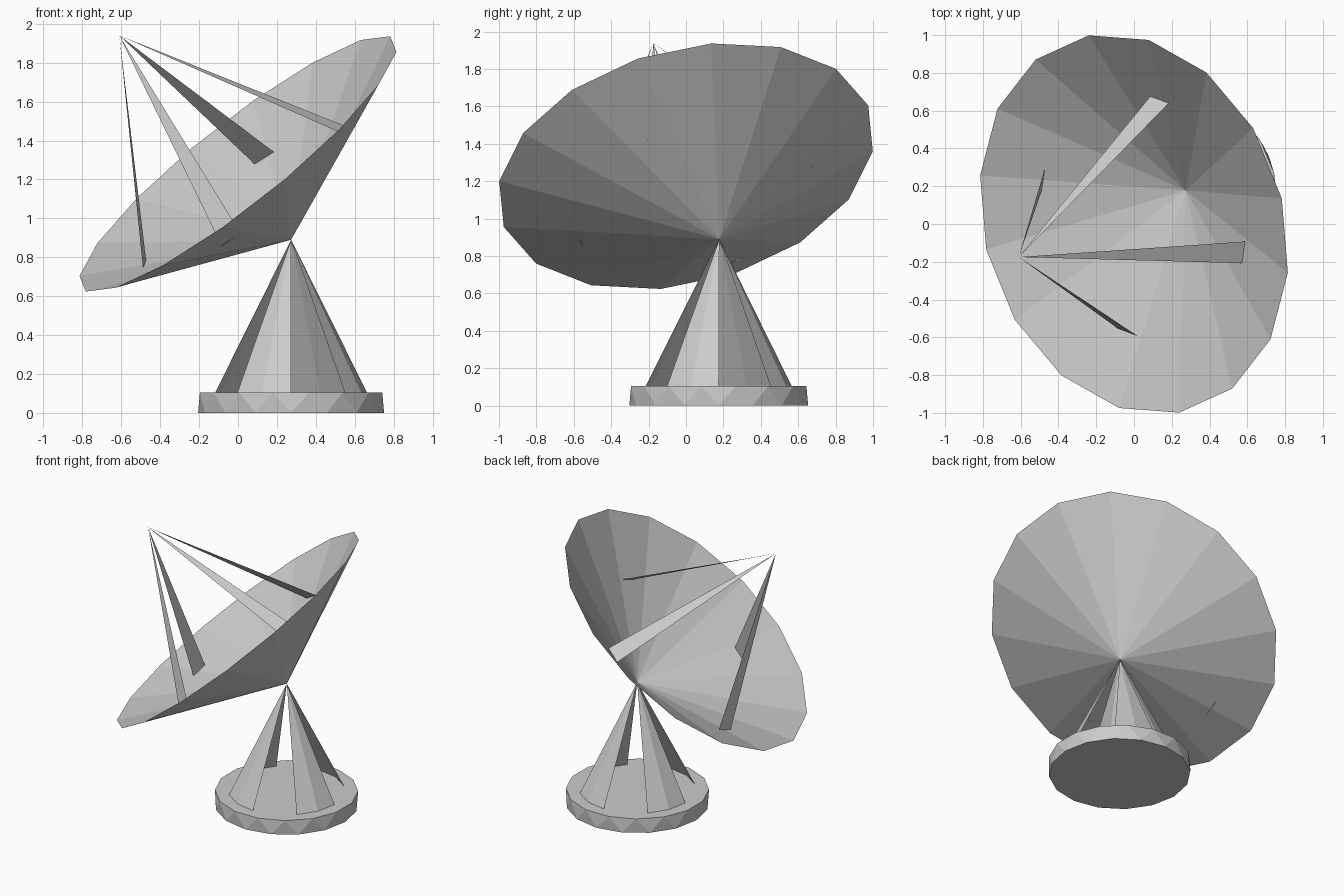
import bpy
import math
from mathutils import Vector

cube = bpy.data.objects.get("Cube")
if cube:
    bpy.data.objects.remove(cube, do_unlink=True)

GREY = (0.6, 0.6, 0.6, 1.0)
grey = bpy.data.materials.new("light grey")
grey.use_nodes = True
grey.diffuse_color = GREY
grey.node_tree.nodes["Principled BSDF"].inputs["Base Color"].default_value = GREY


def make(name, verts, faces):
    """Flat-shaded mesh object in the shared grey."""
    mesh = bpy.data.meshes.new(name)
    mesh.from_pydata([tuple(v) for v in verts], [], faces)
    mesh.materials.append(grey)
    obj = bpy.data.objects.new(name, mesh)
    bpy.context.collection.objects.link(obj)
    return obj


def ring(centre, u, v, radius, start=0.0, count=16, step=math.tau / 16):
    """Points on a circle spanned by the unit vectors u and v."""
    return [centre + radius * (math.cos(start + i * step) * u + math.sin(start + i * step) * v)
            for i in range(count)]


N = 16
X, Y = Vector((1, 0, 0)), Vector((0, 1, 0))
pivot = Vector((0.273, 0.178, 0.89))     # where the legs meet the dish
foot = Vector((0.273, 0.175, 0))         # centre of the base
BASE_H = 0.105

# Base: a disc whose top ring is turned half a step, giving zigzag sides
low = ring(foot, X, Y, 0.478)
high = ring(foot + Vector((0, 0, BASE_H)), X, Y, 0.478, start=math.pi / N)
sides = []
for i in range(N):
    j = (i + 1) % N
    sides += [(i, j, N + i), (j, N + j, N + i)]
make("base", low + high, sides + [tuple(reversed(range(N))), tuple(range(N, 2 * N))])

# Pedestal legs: four two-sided slices of a cone
for k, label in enumerate(("back_left", "back_right", "front_right", "front_left")):
    arc = ring(foot + Vector((0, 0, BASE_H)), X, Y, 0.39,
               start=math.radians(45 + 90 * k), count=3)
    make("leg_" + label, arc + [pivot], [(0, 1, 3), (1, 2, 3)])

# Dish: open, tilted sixteen-sided cone
normal = Vector((-0.792, -0.27, 1.0)).normalized()
u = Vector((-0.24, 1.0, 0.08))
u = (u - u.dot(normal) * normal).normalized()
v = normal.cross(u)
rim = ring(Vector((0, 0, 1.28)), u, v, 1.03)
make("dish", rim + [pivot], [(i, (i + 1) % N, N) for i in range(N)])

# Feed struts: four thin blades from the dish surface to the focus
focus = Vector((-0.61, -0.175, 1.94))
centre = Vector((0.05, 0.043, 1.10))
a = Vector((0.085, 0.615, 0.21))
b = Vector((0.53, -0.193, 0.34))
for label, out, across in (("back", a, b), ("left", b, a), ("front", -a, b), ("right", -b, a)):
    mid = centre + out
    make("strut_" + label, [mid - 0.093 * across, mid + 0.093 * across, focus], [(0, 1, 2)])
